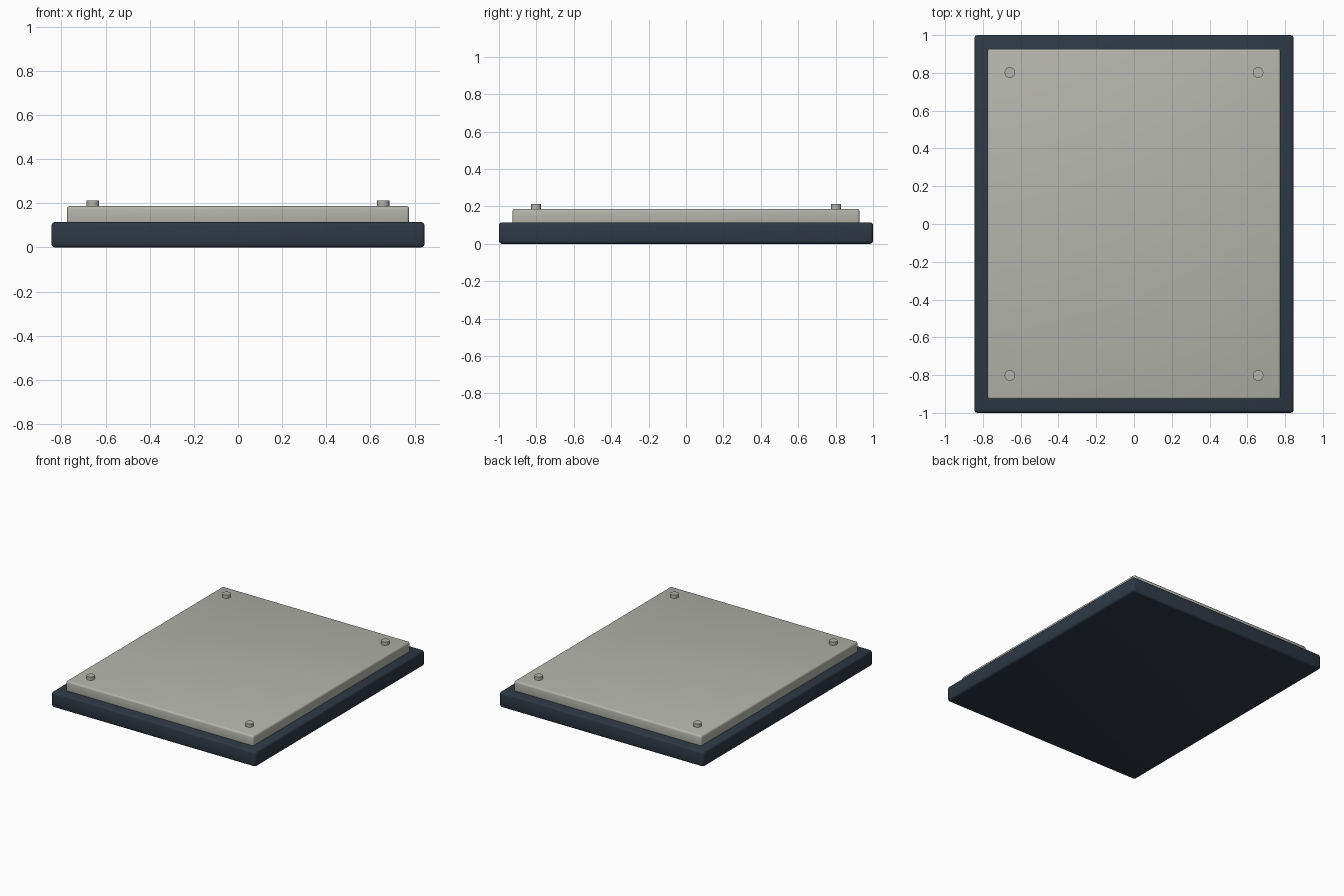
import bpy
import math

cube = bpy.data.objects.get("Cube")
if cube:
    bpy.data.objects.remove(cube, do_unlink=True)


def material(name, color):
    mat = bpy.data.materials.new(name)
    mat.use_nodes = True
    mat.diffuse_color = color
    mat.node_tree.nodes["Principled BSDF"].inputs["Base Color"].default_value = color
    return mat


def finish(name, mat, bevel, segments):
    obj = bpy.context.object
    obj.name = name
    obj.data.materials.append(mat)
    bpy.ops.object.transform_apply(location=False, rotation=False, scale=True)
    if bevel:
        mod = obj.modifiers.new("Rounded edges", "BEVEL")
        mod.width = bevel
        mod.segments = segments
        bpy.ops.object.modifier_apply(modifier=mod.name)
    bpy.ops.object.shade_smooth_by_angle(angle=math.radians(35))
    return obj


def slab(name, width, depth, bottom, top, mat, bevel):
    bpy.ops.mesh.primitive_cube_add(size=1, location=(0, 0, (bottom + top) / 2))
    bpy.context.object.scale = (width, depth, top - bottom)
    return finish(name, mat, bevel, 3)


navy = material("dark navy", (0.027, 0.039, 0.056, 1))
grey = material("warm grey", (0.46, 0.46, 0.42, 1))

# Dark base and raised plate
slab("base", 1.69, 2.0, 0, 0.115, navy, 0.016)
slab("top_plate", 1.55, 1.855, 0.10, 0.187, grey, 0.013)

# Corner pegs
for side, x in (("left", 0.657), ("right", -0.657)):
    for end, y in (("front", -0.802), ("back", 0.802)):
        bpy.ops.mesh.primitive_cylinder_add(
            vertices=32, radius=0.028, depth=0.032, location=(x, y, 0.196))
        finish(f"{end}_{side}_peg", grey, 0, 1)
